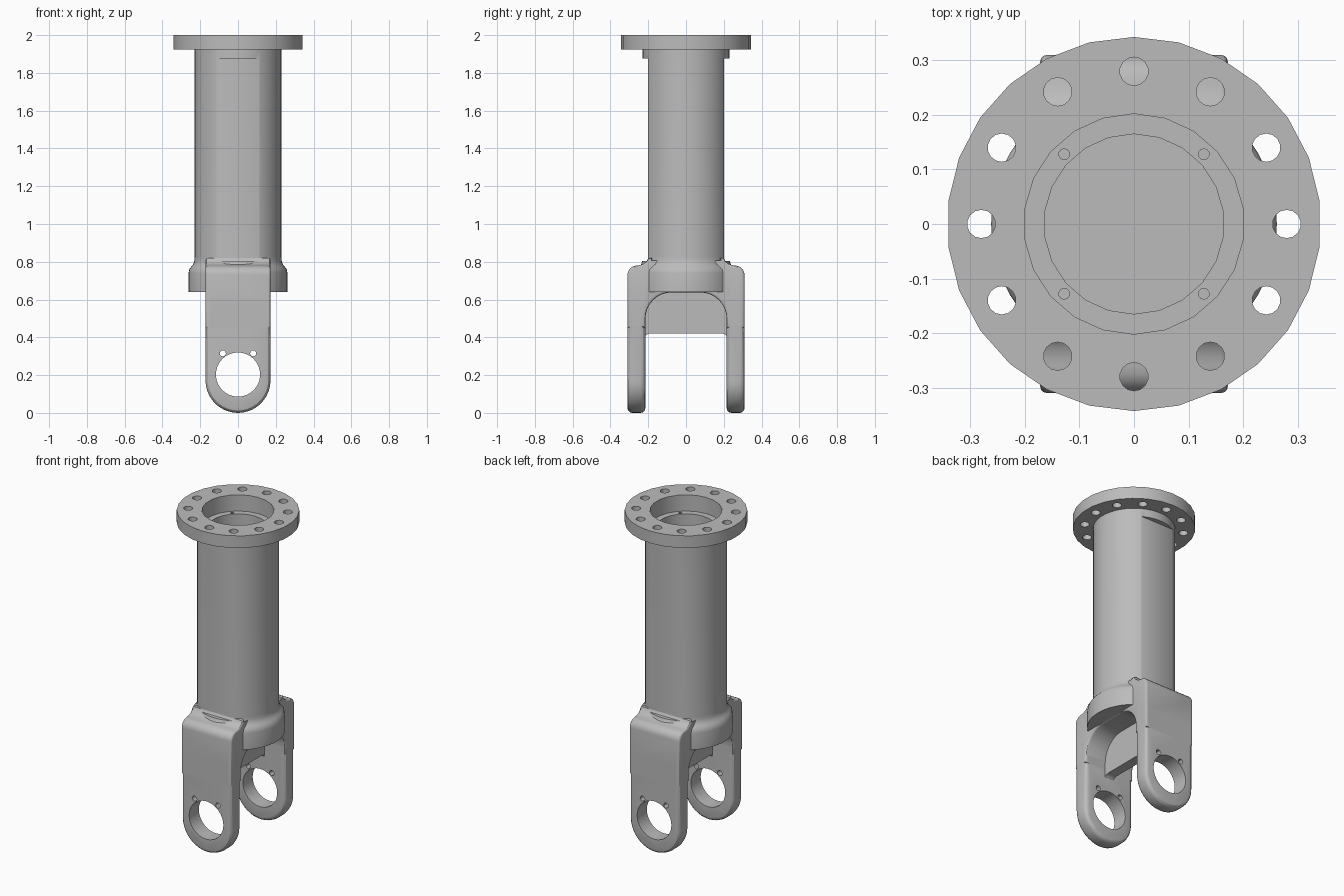
import bpy, bmesh, math
from mathutils import Matrix

if "Cube" in bpy.data.objects:
    bpy.data.objects.remove(bpy.data.objects["Cube"])

steel = bpy.data.materials.new("steel grey")
steel.diffuse_color = (0.5, 0.5, 0.5, 1)
steel.use_nodes = True
steel.node_tree.nodes["Principled BSDF"].inputs["Base Color"].default_value = steel.diffuse_color


def make(name, bm):
    bmesh.ops.recalc_face_normals(bm, faces=bm.faces[:])
    me = bpy.data.meshes.new(name)
    bm.to_mesh(me)
    bm.free()
    me.materials.append(steel)
    ob = bpy.data.objects.new(name, me)
    bpy.context.collection.objects.link(ob)
    return ob


def lathe(name, prof, n):
    """Closed solid turned about z; first and last rings are capped."""
    bm = bmesh.new()
    rings = []
    for r, z in prof:
        rings.append([bm.verts.new((r * math.cos(a), r * math.sin(a), z)) for a in
                      [math.pi / 2 + 2 * math.pi * i / n for i in range(n)]])
    for a, b in zip(rings, rings[1:]):
        for i in range(n):
            j = (i + 1) % n
            bm.faces.new((a[i], a[j], b[j], b[i]))
    bm.faces.new(rings[0])
    bm.faces.new(rings[-1])
    return make(name, bm)


def prism(name, pts, axis, lo, hi, bevel=0):
    """Extrude a (u, z) outline along x or y and round both rims."""
    def place(u, z, d):
        return (d, u, z) if axis == 'x' else (u, d, z)
    bm = bmesh.new()
    caps = [[bm.verts.new(place(u, z, d)) for u, z in pts] for d in (lo, hi)]
    faces = [bm.faces.new(c) for c in caps]
    n = len(pts)
    for i in range(n):
        j = (i + 1) % n
        bm.faces.new((caps[0][i], caps[0][j], caps[1][j], caps[1][i]))
    bmesh.ops.recalc_face_normals(bm, faces=bm.faces[:])
    if bevel:
        rim = [e for f in faces for e in f.edges]
        bmesh.ops.bevel(bm, geom=rim, offset=bevel, segments=3, profile=0.5,
                        affect='EDGES', clamp_overlap=True)
    return make(name, bm)


def rods(name, spots, r, depth, n, along_y=False):
    """Set of cylinders used for drilling."""
    bm = bmesh.new()
    for p in spots:
        m = Matrix.Translation(p)
        if along_y:
            m = m @ Matrix.Rotation(math.pi / 2, 4, 'X')
        bmesh.ops.create_cone(bm, cap_ends=True, segments=n, radius1=r,
                              radius2=r, depth=depth, matrix=m)
    return make(name, bm)


def boolean(ob, tools, op='DIFFERENCE'):
    for t in tools:
        m = ob.modifiers.new("cut", 'BOOLEAN')
        m.operation, m.object, m.solver = op, t, 'EXACT'
    bpy.context.view_layer.update()
    me = bpy.data.meshes.new_from_object(
        ob.evaluated_get(bpy.context.evaluated_depsgraph_get()))
    ob.modifiers.clear()
    ob.data = me


def arc(cx, cz, r, a0, a1, n):
    return [(cx + r * math.cos(math.radians(a0 + (a1 - a0) * i / n)),
             cz + r * math.sin(math.radians(a0 + (a1 - a0) * i / n)))
            for i in range(n + 1)]


# Stepped bore, shared by flange and column
bore = lathe("bore_cutter", [(.165, .79), (.165, 1.9), (.202, 1.9), (.202, 2.1)], 22)

# Top flange with twelve bolt holes
flange = lathe("flange", [(.343, 1.925), (.343, 2.0)], 26)
bolts = rods("bolt_cutter", [(.28 * math.cos(math.pi * i / 6), .28 * math.sin(math.pi * i / 6), 1.96)
                             for i in range(12)], .026, .3, 14)
boolean(flange, [bore, bolts])

# Hollow column with a flared collar, flats front and back
column = lathe("column", [(.262, .64), (.262, .74), (.258, .76), (.247, .775),
                          (.237, .787), (.231, .805), (.23, .825), (.23, 1.926)], 48)
flats = []
for s in (-1, 1):
    pts = [(-.4, .805), (.4, .805), (.4, 1.875), (-.4, 1.875)]
    flats.append(prism("flat_cutter", pts, 'y', *sorted((s * .2, s * .4))))
pins = rods("pin_hole_cutter", [(x, y, 1.9) for x in (-.128, .128) for y in (-.128, .128)],
            .01, .1, 10)
boolean(column, flats + [bore, pins])

# Yoke bridge: rounded shoulders outside, arch inside
half = arc(.26, .73, .05, 0, 90, 5) + [(.245, .782), (.225, .79), (.208, .803), (.2, .82), (.18, .82), (.18, .78)]
inner = [(.215, .45)] + arc(.075, .498, .14, 0, 90, 8)
right = [(.31, .45)] + half
outline = right + [(-y, z) for y, z in reversed(right)]
outline += [(-y, z) for y, z in inner] + list(reversed(inner))
bridge = prism("yoke", outline, 'x', -.172, .172, .02)

# Two fork arms with round ends
tab = arc(0, .172, .172, 180, 360, 20) + [(.172, .6), (-.172, .6)]
arms = [prism("arm_part", tab, 'y', *sorted((s * .215, s * .31)), .025) for s in (-1, 1)]
boolean(bridge, arms, 'UNION')

# Pivot bores and small pin holes through both arms
pivot = rods("pivot_cutter", [(0, 0, .203)], .117, 1, 32, True)
small = rods("small_hole_cutter", [(-.08, 0, .315), (.08, 0, .315)], .016, 1, 12, True)
boolean(bridge, [pivot, small])

# Stiffening web under the arch with filleted lower corners
low = arc(.19, .39, .03, 0, 90, 4)
web_pts = [(.23, .39)] + low + [(-y, z) for y, z in reversed(low)]
web_pts += [(-.23, .39), (-.23, .66), (.23, .66)]
web = prism("web", web_pts, 'x', -.03, .03)

# Remove the drilling tools
for t in [bore, bolts, pins, pivot, small] + flats + arms:
    bpy.data.objects.remove(t, do_unlink=True)

# Smooth the round surfaces, keep hard edges
for ob in (flange, column, bridge, web):
    bpy.ops.object.select_all(action='DESELECT')
    ob.select_set(True)
    bpy.context.view_layer.objects.active = ob
    bpy.ops.object.shade_smooth_by_angle(angle=math.radians(30))
